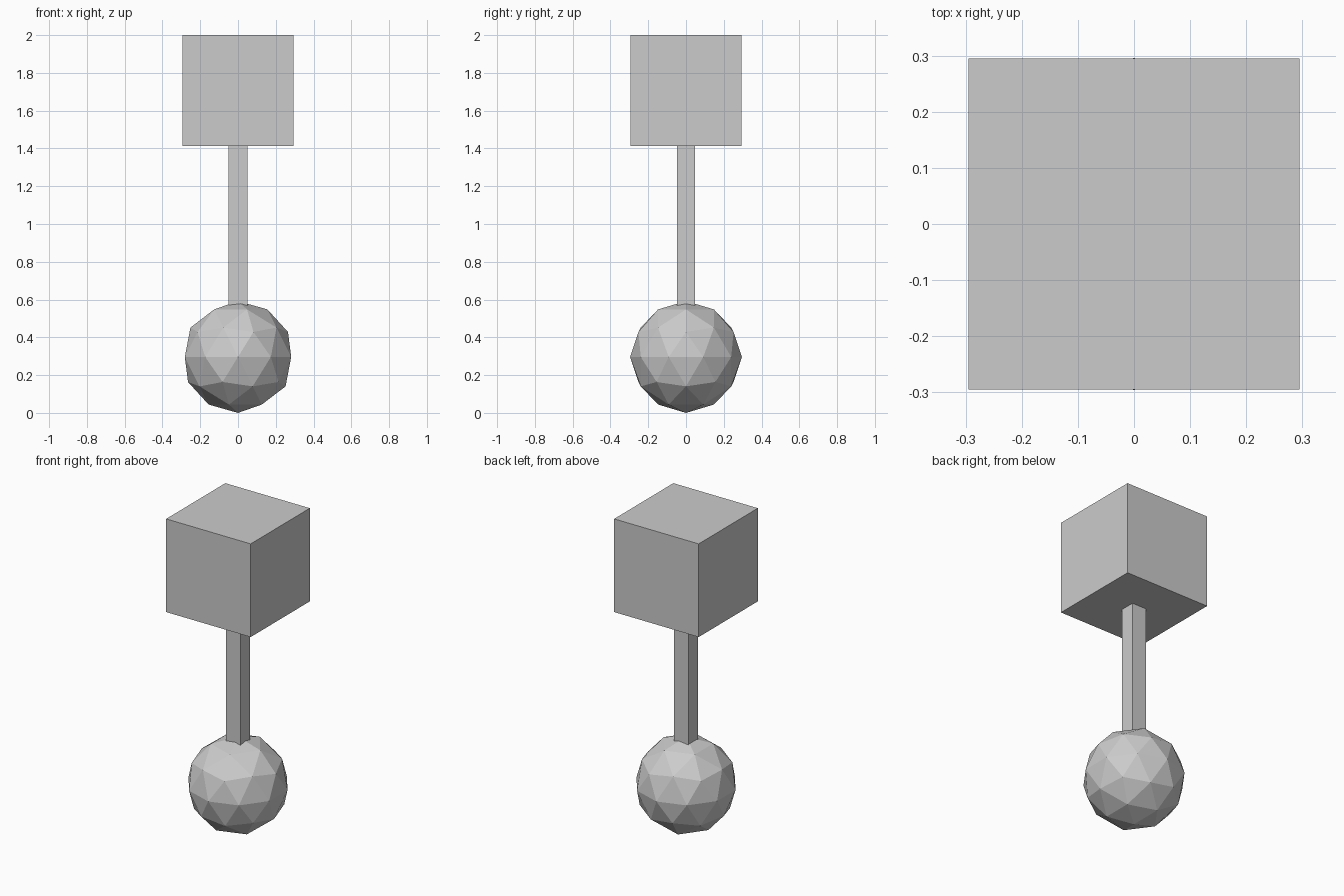
import bpy

if "Cube" in bpy.data.objects:
    bpy.data.objects.remove(bpy.data.objects["Cube"])

grey = bpy.data.materials.new("plain grey")
grey.diffuse_color = (0.6, 0.6, 0.6, 1)
grey.use_nodes = True
grey.node_tree.nodes["Principled BSDF"].inputs["Base Color"].default_value = grey.diffuse_color


def finish(name):
    ob = bpy.context.object
    ob.name = name
    ob.data.materials.append(grey)
    return ob


def box(name, size, z0, z1):
    bpy.ops.mesh.primitive_cube_add(size=1, location=(0, 0, (z0 + z1) / 2))
    ob = finish(name)
    ob.scale = (size[0], size[1], z1 - z0)
    bpy.ops.object.transform_apply(location=False, rotation=False, scale=True)


# Faceted ball at the base
bpy.ops.mesh.primitive_ico_sphere_add(subdivisions=2, radius=0.296, location=(0, 0, 0.296))
finish("base_ball")

# Thin square rod, sunk a little into the ball and meeting the block
box("rod", (0.1, 0.094), 0.54, 1.42)

# Cube on top
box("top_block", (0.59, 0.59), 1.412, 2.0)
